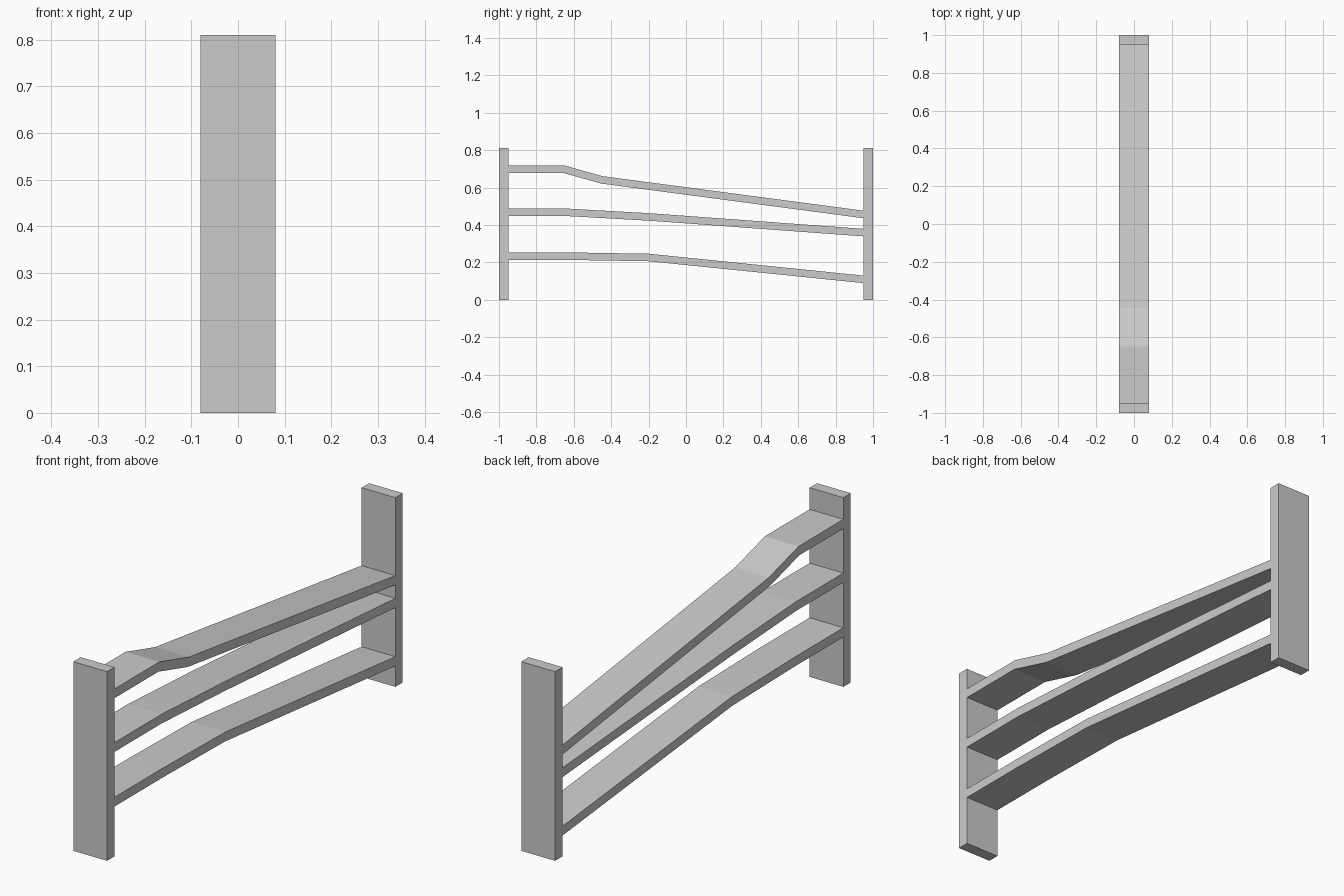
import bpy
import bmesh
from mathutils import Vector

if "Cube" in bpy.data.objects:
    bpy.data.objects.remove(bpy.data.objects["Cube"])

HALF_WIDTH = 0.08
THICKNESS = 0.04


def extrude_profile(name, profile_loops):
    """Solid from matching upper/lower (y, z) outlines, extruded across x."""
    upper, lower = profile_loops
    bm = bmesh.new()
    rings = []
    for (uy, uz), (ly, lz) in zip(upper, lower):
        rings.append([bm.verts.new(c) for c in (
            (-HALF_WIDTH, uy, uz), (HALF_WIDTH, uy, uz),
            (HALF_WIDTH, ly, lz), (-HALF_WIDTH, ly, lz))])
    for a, b in zip(rings, rings[1:]):
        for i in range(4):
            j = (i + 1) % 4
            bm.faces.new((a[i], a[j], b[j], b[i]))
    bm.faces.new(rings[0])
    bm.faces.new(rings[-1])
    bmesh.ops.recalc_face_normals(bm, faces=bm.faces)
    mesh = bpy.data.meshes.new(name)
    bm.to_mesh(mesh)
    bm.free()
    obj = bpy.data.objects.new(name, mesh)
    bpy.context.collection.objects.link(obj)
    return obj


def rail(name, path):
    """Bent plank of constant thickness with mitred bends and upright ends."""
    pts = [Vector(p) for p in path]
    dirs = [(b - a).normalized() for a, b in zip(pts, pts[1:])]
    normals = [Vector((-d.y, d.x)) for d in dirs]
    offsets = []
    for i in range(len(pts)):
        if 0 < i < len(pts) - 1:
            n = (normals[i - 1] + normals[i]).normalized()
            offsets.append(n * (THICKNESS / 2 / n.dot(normals[i])))
        else:
            n = normals[0] if i == 0 else normals[-1]
            offsets.append(Vector((0, THICKNESS / 2 / n.y)))
    upper = [p + o for p, o in zip(pts, offsets)]
    lower = [p - o for p, o in zip(pts, offsets)]
    return extrude_profile(name, (upper, lower))


# Upright posts at both ends
for name, y0, y1 in (("front_post", -1.0, -0.95), ("back_post", 0.95, 1.0)):
    extrude_profile(name, (((y0, 0.81), (y1, 0.81)), ((y0, 0), (y1, 0))))

# Three bent rails, centre lines as (y, z)
rail("top_rail", [(-0.95, 0.697), (-0.65, 0.697), (-0.45, 0.641), (0.95, 0.456)])
rail("middle_rail", [(-0.95, 0.467), (-0.63, 0.467), (-0.2, 0.443), (0.95, 0.359)])
rail("bottom_rail", [(-0.95, 0.233), (-0.63, 0.233), (-0.2, 0.226), (0.95, 0.109)])
